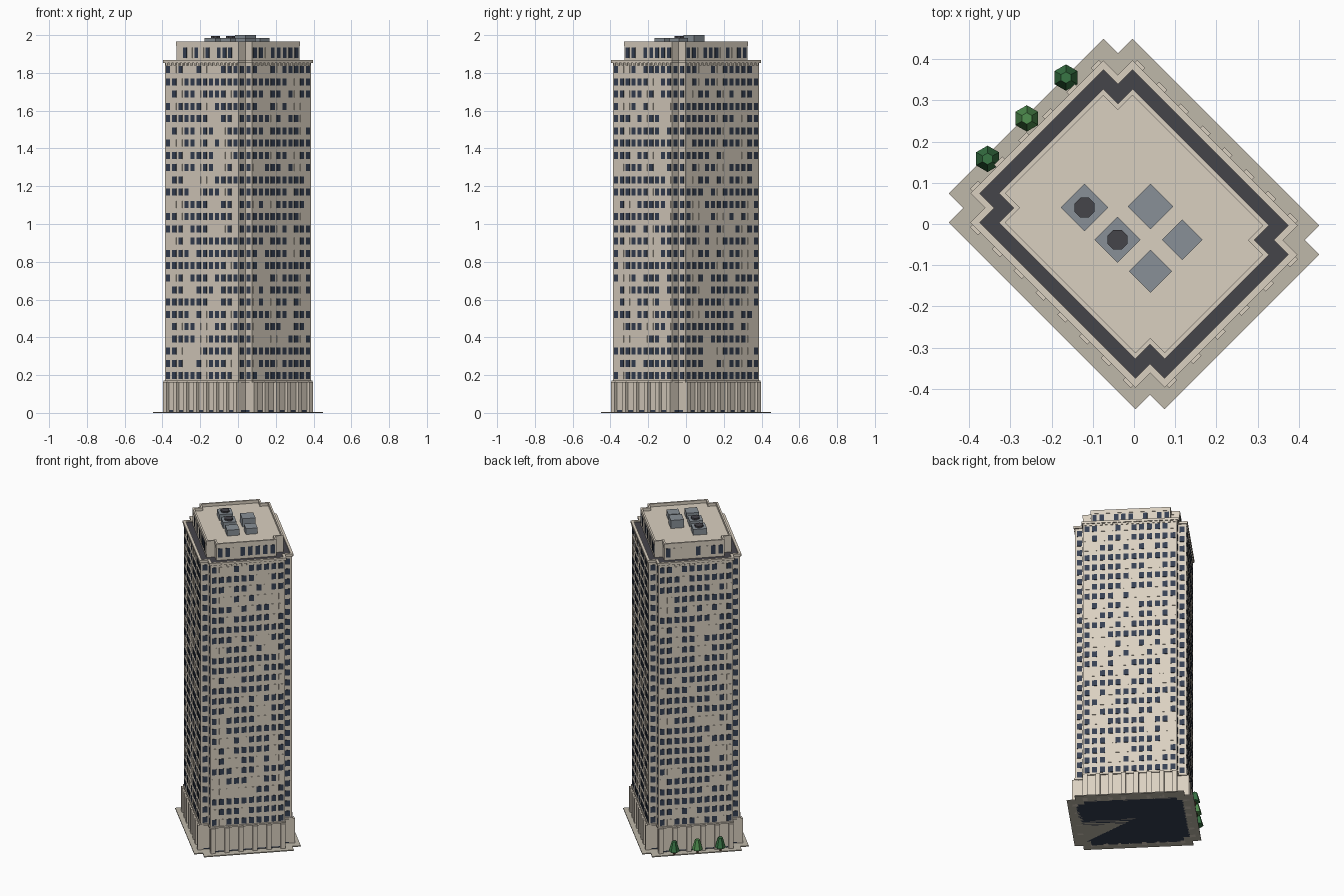
import bpy, bmesh, math, random
from mathutils import Matrix, Vector

if "Cube" in bpy.data.objects:
    bpy.data.objects.remove(bpy.data.objects["Cube"])

random.seed(7)
TURN = math.radians(45)          # whole plan is turned 45 degrees
U, V, N = 0.27, 0.325, 0.05      # wall half sizes and corner notch


def mat(name, rgb):
    m = bpy.data.materials.new(name)
    m.diffuse_color = (*rgb, 1)
    m.use_nodes = True
    m.node_tree.nodes["Principled BSDF"].inputs["Base Color"].default_value = m.diffuse_color
    return m


STONE = mat("stone", (0.70, 0.63, 0.53))
PAVING = mat("paving", (0.52, 0.48, 0.40))
GLASS = mat("glass", (0.035, 0.05, 0.085))
TAR = mat("tar", (0.06, 0.058, 0.068))
METAL = mat("metal", (0.25, 0.28, 0.31))
LEAF = mat("leaf", (0.04, 0.18, 0.06))
LEAF2 = mat("light_leaf", (0.08, 0.28, 0.08))
BARK = mat("bark", (0.12, 0.07, 0.04))


def finish(name, bm, material, turn=TURN):
    bmesh.ops.recalc_face_normals(bm, faces=bm.faces)
    me = bpy.data.meshes.new(name)
    bm.to_mesh(me)
    bm.free()
    me.materials.append(material)
    ob = bpy.data.objects.new(name, me)
    ob.rotation_euler.z = turn
    bpy.context.collection.objects.link(ob)
    return ob


def outline(d):
    """Rectangle with notched corners, offset outward by d."""
    u, v = U + d, V + d
    q = [(u, v - N), (u - N, v - N), (u - N, v)]
    pts = list(q)
    pts += [(-x, y) for x, y in reversed(q)]
    pts += [(-x, -y) for x, y in q]
    pts += [(x, -y) for x, y in reversed(q)]
    return pts


def slab(name, d, z0, z1, material):
    bm = bmesh.new()
    f = bm.faces.new([bm.verts.new((x, y, z0)) for x, y in outline(d)])
    top = bmesh.ops.extrude_face_region(bm, geom=[f])["geom"]
    bmesh.ops.translate(bm, vec=(0, 0, z1 - z0),
                        verts=[g for g in top if isinstance(g, bmesh.types.BMVert)])
    if not f.is_valid or len(bm.faces) < 14:
        bm.faces.new([v for v in bm.verts if abs(v.co.z - z0) < 1e-6])
    return finish(name, bm, material)


def ring(name, d_out, d_in, z0, z1, material):
    bm = bmesh.new()
    loops = [[bm.verts.new((x, y, z)) for x, y in outline(d)]
             for d, z in ((d_out, z0), (d_out, z1), (d_in, z1), (d_in, z0))]
    for k in range(4):
        a, b = loops[k], loops[(k + 1) % 4]
        for i in range(12):
            j = (i + 1) % 12
            bm.faces.new((a[i], a[j], b[j], b[i]))
    return finish(name, bm, material)


def box(bm, c, size, angle=0.0):
    m = Matrix.Translation(c) @ Matrix.Rotation(angle, 4, 'Z') @ Matrix.Diagonal((*size, 1))
    bmesh.ops.create_cube(bm, size=1, matrix=m)


def main_faces(d):
    """Centre, outward angle and length of the four broad walls."""
    for s in (1, -1):
        yield Vector((s * (U + d), 0, 0)), 0.0, 2 * (V + d - N)
        yield Vector((0, s * (V + d), 0)), math.pi / 2, 2 * (U + d - N)


def notch_faces(d):
    for sx in (1, -1):
        for sy in (1, -1):
            yield Vector((sx * (U + d - N), sy * (V + d - N / 2), 0)), 0.0, N
            yield Vector((sx * (U + d - N / 2), sy * (V + d - N), 0)), math.pi / 2, N


def along(bm_pick, faces, count, z, size):
    """Rows of boxes on walls; size is depth, width, height."""
    for c, ang, length in faces:
        n = count(length)
        t = Vector((-math.sin(ang), math.cos(ang), 0))
        for i in range(n):
            p = c + t * ((i + 0.5) / n - 0.5) * length
            box(bm_pick(), (p.x, p.y, z), size, ang)


# Paving and podium
slab("paving", 0.045, 0, 0.006, PAVING)
slab("podium_glass", -0.004, 0, 0.014, GLASS)
slab("podium_wall", -0.002, 0.014, 0.165, STONE)
slab("podium_band", 0.006, 0.162, 0.172, STONE)
bm = bmesh.new()
for c, ang, length in main_faces(0):
    n = 8 if length > 0.5 else 6
    t = Vector((-math.sin(ang), math.cos(ang), 0))
    for i in range(n):
        p = c + t * (i / (n - 1) - 0.5) * (length - 0.026)
        box(bm, (p.x, p.y, 0.082), (0.034, 0.028, 0.164), ang)
finish("podium_columns", bm, STONE)

# Tower shaft
slab("tower_walls", 0, 0.17, 1.857, STONE)

# Windows: dark panes with a share of pale blinds
dark, pale = bmesh.new(), bmesh.new()


def pick():
    return dark if random.random() < 0.7 else pale


for r in range(26):
    z = 0.197 + r * 0.0648
    along(pick, main_faces(0), lambda l: round(l / 0.046), z, (0.004, 0.029, 0.037))
    along(lambda: dark, notch_faces(0), lambda l: 1, z, (0.004, 0.029, 0.037))
along(pick, main_faces(-0.043), lambda l: round(l / 0.044), 1.907, (0.004, 0.026, 0.056))
finish("windows", dark, GLASS)
finish("blinds", pale, STONE)

# Cornice with dentils, setback roof
ring("cornice", 0.008, -0.008, 1.852, 1.867, STONE)
slab("setback_roof", -0.007, 1.852, 1.860, TAR)
bm = bmesh.new()
along(lambda: bm, main_faces(0), lambda l: round(l / 0.03), 1.846, (0.012, 0.013, 0.014))
finish("dentils", bm, STONE)

# Penthouse with parapet
slab("penthouse", -0.043, 1.857, 1.948, STONE)
ring("parapet", -0.041, -0.052, 1.943, 1.967, STONE)

# Rooftop machines: x, y, half diagonal, top, fan
units = [(-0.12, 0.04, 0.058, 1.985, True), (-0.04, -0.038, 0.056, 1.985, True),
         (0.04, 0.042, 0.055, 2.0, False), (0.117, -0.038, 0.049, 1.985, False),
         (0.04, -0.115, 0.052, 1.985, False)]
bm, fans = bmesh.new(), bmesh.new()
for x, y, h, top, fan in units:
    s = h * math.sqrt(2)
    box(bm, (x, y, (1.946 + top) / 2), (s, s, top - 1.946), TURN)
    if fan:
        bmesh.ops.create_cone(fans, cap_ends=True, segments=8, radius1=0.026, radius2=0.026,
                              depth=0.012, matrix=Matrix.Translation((x, y, top + 0.004))
                              @ Matrix.Rotation(math.pi / 8, 4, 'Z'))
finish("roof_units", bm, METAL, 0)
finish("roof_fans", fans, TAR, 0)

# Street trees along the back left side
for k, (x, y) in enumerate([(-0.165, 0.355), (-0.26, 0.256), (-0.355, 0.158)]):
    bm = bmesh.new()
    bmesh.ops.create_cone(bm, cap_ends=True, segments=6, radius1=0.032, radius2=0.014,
                          depth=0.062, matrix=Matrix.Translation((x, y, 0.061)))
    finish(f"tree_crown_{k}", bm, LEAF2 if k == 1 else LEAF, 0)
    bm = bmesh.new()
    bmesh.ops.create_cone(bm, cap_ends=True, segments=6, radius1=0.006, radius2=0.006,
                          depth=0.03, matrix=Matrix.Translation((x, y, 0.02)))
    finish(f"tree_trunk_{k}", bm, BARK, 0)
